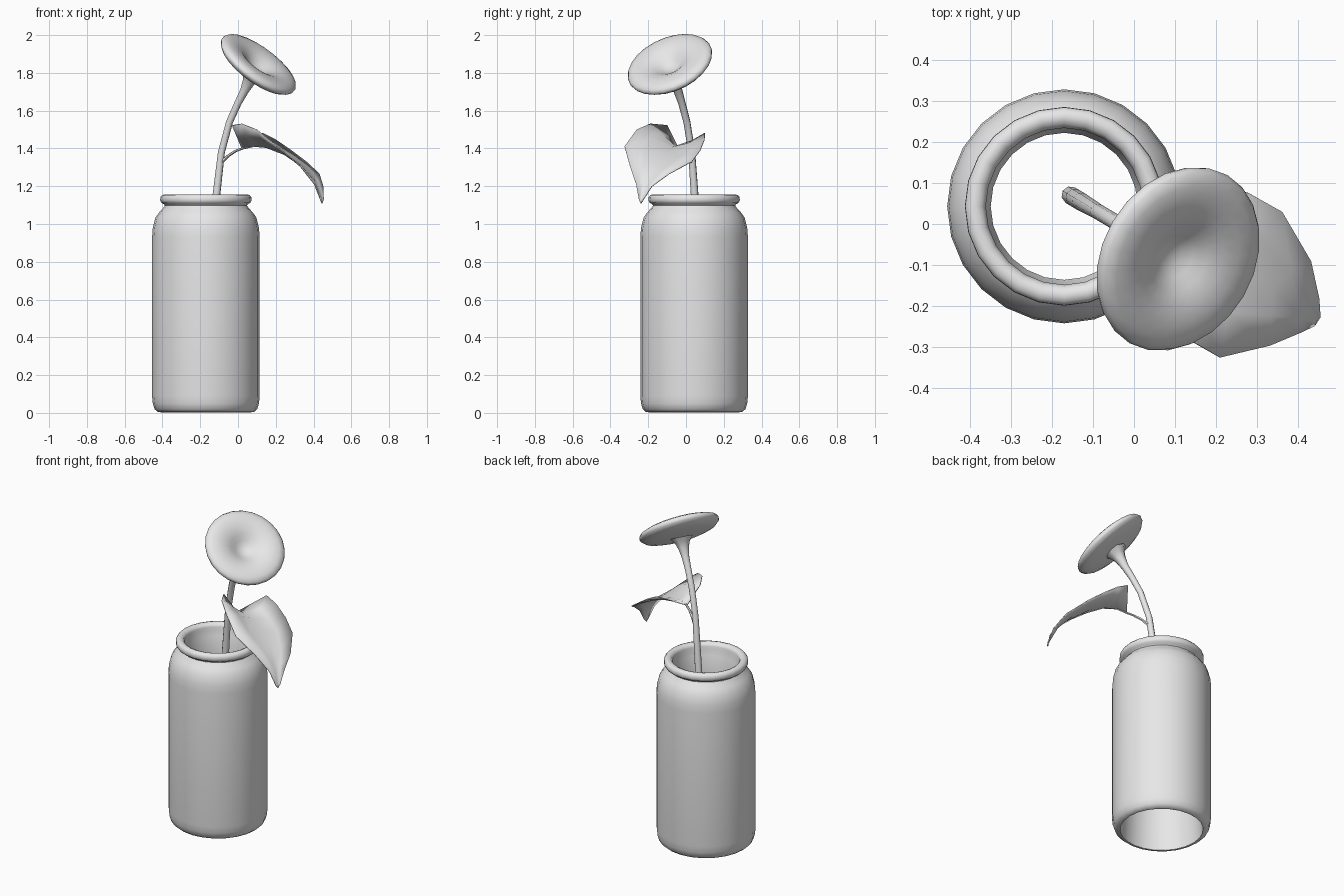
import bpy, bmesh, math
from mathutils import Vector, Matrix

cube = bpy.data.objects.get("Cube")
if cube:
    bpy.data.objects.remove(cube)

grey = bpy.data.materials.new("plain_grey")
grey.use_nodes = True
grey.diffuse_color = (0.8, 0.8, 0.8, 1)
grey.node_tree.nodes["Principled BSDF"].inputs["Base Color"].default_value = (0.8, 0.8, 0.8, 1)


def finish(bm, name, angle=50):
    bmesh.ops.recalc_face_normals(bm, faces=bm.faces)
    mesh = bpy.data.meshes.new(name)
    bm.to_mesh(mesh)
    bm.free()
    mesh.materials.append(grey)
    obj = bpy.data.objects.new(name, mesh)
    bpy.context.collection.objects.link(obj)
    bpy.ops.object.select_all(action='DESELECT')
    obj.select_set(True)
    bpy.context.view_layer.objects.active = obj
    bpy.ops.object.shade_smooth_by_angle(angle=math.radians(angle))
    return obj


def lathe(name, profile, sides, matrix, closed=False):
    """Spin an (r, z) profile round the z axis, then place it."""
    bm = bmesh.new()
    verts = [bm.verts.new((r, 0, z)) for r, z in profile]
    pairs = list(zip(verts, verts[1:]))
    if closed:
        pairs.append((verts[-1], verts[0]))
    edges = [bm.edges.new(p) for p in pairs]
    bmesh.ops.spin(bm, geom=verts + edges, cent=(0, 0, 0), axis=(0, 0, 1),
                   angle=math.tau, steps=sides, use_duplicate=False)
    bmesh.ops.remove_doubles(bm, verts=bm.verts, dist=0.0005)
    bm.transform(matrix)
    return finish(bm, name)


def tube(name, path, sides):
    """Sweep a polygon along (point, radius) pairs and cap both ends."""
    bm = bmesh.new()
    points = [Vector(p) for p, r in path]
    rings = []
    for i, (p, r) in enumerate(path):
        along = points[min(i + 1, len(points) - 1)] - points[max(i - 1, 0)]
        side = along.cross(Vector((0.5, 0.86, 0))).normalized()
        up = along.cross(side).normalized()
        angles = [math.tau * k / sides for k in range(sides)]
        rings.append([bm.verts.new(points[i] + r * (side * math.cos(a) + up * math.sin(a)))
                      for a in angles])
    for a, b in zip(rings, rings[1:]):
        for k in range(sides):
            j = (k + 1) % sides
            bm.faces.new((a[k], a[j], b[j], b[k]))
    bm.faces.new(rings[0])
    bm.faces.new(rings[-1])
    return finish(bm, name)


# Jar: rolled lip, inner wall widening downward, open at both ends
jar_profile = [
    (0.238, 0.003), (0.255, 0.005), (0.272, 0.02), (0.281, 0.05), (0.285, 0.09),
    (0.285, 0.93), (0.281, 0.98), (0.267, 1.035), (0.245, 1.065), (0.226, 1.085),
    (0.217, 1.098), (0.222, 1.105), (0.236, 1.112), (0.242, 1.125), (0.241, 1.142),
    (0.232, 1.153), (0.216, 1.157), (0.2, 1.15), (0.191, 1.135), (0.194, 1.115),
    (0.179, 1.085), (0.179, 0.9), (0.235, 0.1)]
lathe("jar", jar_profile, 24, Matrix.Translation((-0.17, 0.043, 0)), closed=True)

# Stem: bends in one vertical plane and flares under the flower
foot = Vector((-0.155, 0.07, 0))
lean = Vector((0.86, -0.51, 0))
stem_path = [(0, 0.5, 0.022), (0.012, 0.8, 0.022), (0.03, 1.02, 0.022),
             (0.047, 1.15, 0.021), (0.078, 1.38, 0.019), (0.128, 1.54, 0.019),
             (0.18, 1.64, 0.02), (0.22, 1.705, 0.024), (0.245, 1.75, 0.034),
             (0.26, 1.776, 0.046), (0.275, 1.802, 0.07)]
tube("stem", [(foot + lean * t + Vector((0, 0, z)), r) for t, z, r in stem_path], 8)

# Flower: tilted round head with a small dimple
facing = Vector((0.56, -0.335, 0.758)).normalized()
flower_profile = [
    (0, -0.046), (0.1, -0.042), (0.17, -0.034), (0.213, -0.022), (0.233, -0.005),
    (0.237, 0.008), (0.228, 0.023), (0.2, 0.033), (0.16, 0.034), (0.12, 0.026),
    (0.085, 0.01), (0.055, -0.01), (0.03, -0.023), (0, -0.028)]
tilt = Vector((0, 0, 1)).rotation_difference(facing).to_matrix().to_4x4()
lathe("flower_head", flower_profile, 24, Matrix.Translation((0.104, -0.083, 1.84)) @ tilt)

# Leaf stalk
tube("leaf_stalk", [((-0.085, 0.03, 1.33), 0.011), ((-0.05, 0.008, 1.362), 0.008),
                    ((-0.01, -0.02, 1.388), 0.007), ((0.03, -0.042, 1.402), 0.006),
                    ((0.08, -0.055, 1.41), 0.003)], 6)

# Leaf: rows of far edge, midrib and near edge, folded along the midrib
leaf_rows = [
    ((0.13, 0.1, 1.48), (0.02, -0.04, 1.4), (-0.03, -0.1, 1.522)),
    ((0.2, 0.097, 1.445), (0.08, -0.057, 1.412), (0.02, -0.19, 1.53)),
    ((0.28, 0.075, 1.39), (0.15, -0.077, 1.405), (0.1, -0.262, 1.498)),
    ((0.36, 0.03, 1.33), (0.245, -0.107, 1.368), (0.21, -0.325, 1.41)),
    ((0.43, -0.09, 1.265), (0.335, -0.15, 1.312), (0.33, -0.296, 1.305)),
    ((0.45, -0.18, 1.2), (0.4, -0.19, 1.245), (0.405, -0.264, 1.21)),
    ((0.453, -0.225, 1.13), (0.445, -0.23, 1.135), (0.438, -0.248, 1.125))]
bm = bmesh.new()
grid = []
for far, rib, near in leaf_rows:
    far, rib, near = Vector(far), Vector(rib), Vector(near)
    line = [far, far.lerp(rib, 0.5), rib, rib.lerp(near, 0.5), near]
    grid.append([bm.verts.new(p) for p in line])
for a, b in zip(grid, grid[1:]):
    for k in range(len(a) - 1):
        bm.faces.new((a[k], a[k + 1], b[k + 1], b[k]))
tip = bm.verts.new((0.445, -0.238, 1.108))
for p, q in zip(grid[-1], grid[-1][1:]):
    bm.faces.new((p, q, tip))
leaf = finish(bm, "leaf", 60)
thickness = leaf.modifiers.new("thickness", 'SOLIDIFY')
thickness.thickness = 0.005
thickness.offset = 0
